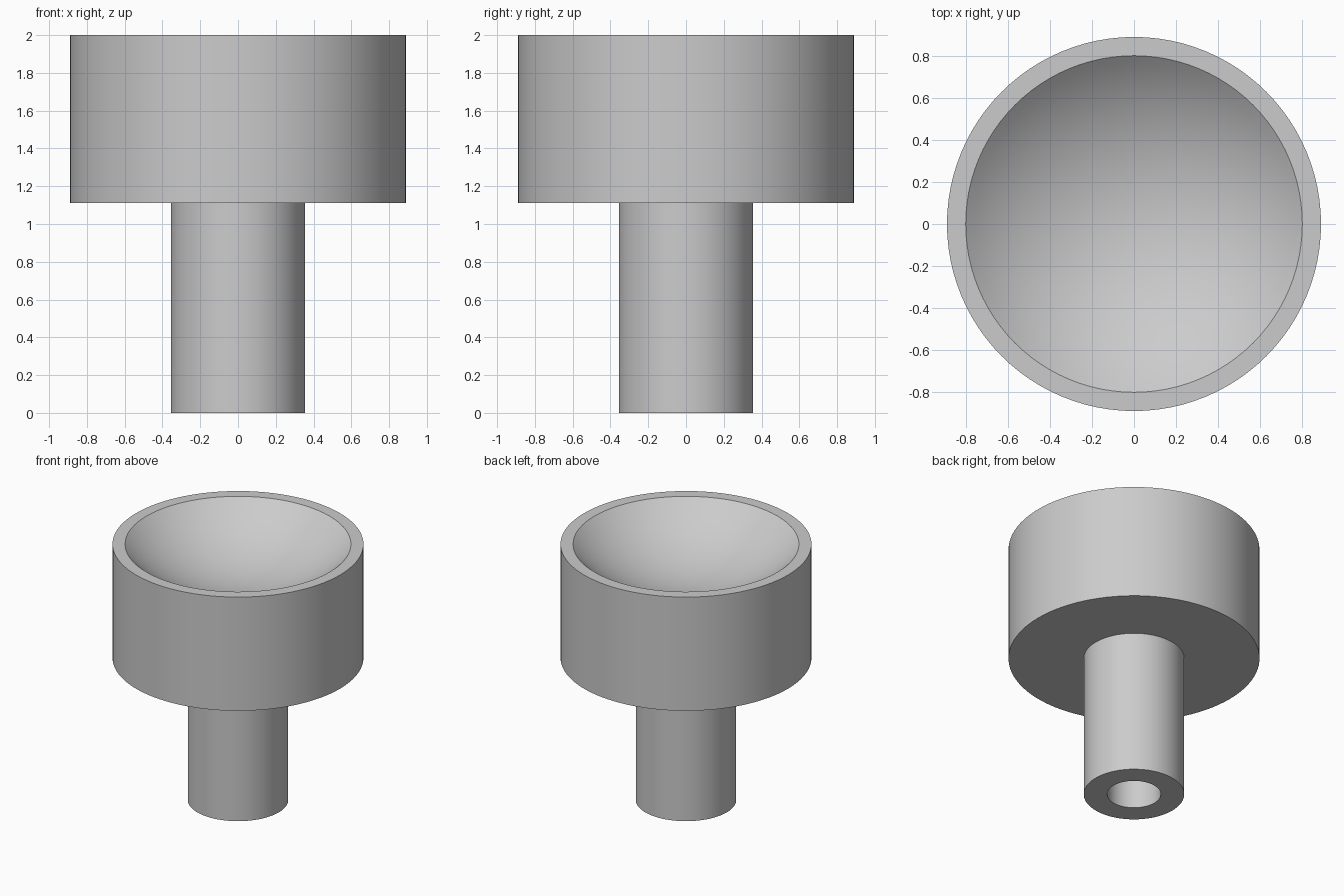
import bpy, bmesh, math

if "Cube" in bpy.data.objects:
    bpy.data.objects.remove(bpy.data.objects["Cube"])

SEG = 96

grey = bpy.data.materials.new("plain grey")
grey.diffuse_color = (0.6, 0.6, 0.6, 1)
grey.use_nodes = True
grey.node_tree.nodes["Principled BSDF"].inputs["Base Color"].default_value = grey.diffuse_color


def lathe(name, profile):
    """Spin a closed (radius, height) profile around the z axis."""
    bm = bmesh.new()
    verts = [bm.verts.new((r, 0, z)) for r, z in profile]
    edges = [bm.edges.new(pair) for pair in zip(verts, verts[1:])]
    bmesh.ops.spin(bm, geom=verts + edges, cent=(0, 0, 0), axis=(0, 0, 1),
                   angle=2 * math.pi, steps=SEG, use_duplicate=False)
    bmesh.ops.remove_doubles(bm, verts=bm.verts, dist=1e-5)
    bmesh.ops.recalc_face_normals(bm, faces=bm.faces)
    mesh = bpy.data.meshes.new(name)
    bm.to_mesh(mesh)
    bm.free()
    mesh.materials.append(grey)
    obj = bpy.data.objects.new(name, mesh)
    bpy.context.collection.objects.link(obj)
    bpy.context.view_layer.objects.active = obj
    obj.select_set(True)
    bpy.ops.object.shade_smooth_by_angle(angle=math.radians(30))
    obj.select_set(False)
    return obj


# Overall sizes
STEM_R, HOLE_R, HOLE_TOP = 0.356, 0.19, 0.89
HEAD_R, HEAD_Z, TOP = 0.889, 1.111, 2.0
DISH_R, DISH_DEPTH = 0.8, 0.31

# Spherical dish arc, from the rim to the centre
sphere_r = (DISH_R ** 2 + DISH_DEPTH ** 2) / (2 * DISH_DEPTH)
rim_angle = math.asin(DISH_R / sphere_r)
dish = []
for i in range(17):
    a = rim_angle * (1 - i / 16)
    dish.append((sphere_r * math.sin(a),
                 TOP - DISH_DEPTH + sphere_r * (1 - math.cos(a))))

# One solid: blind hole, stem, head, rim and dish
lathe("dished_knob", [(0, HOLE_TOP), (HOLE_R, HOLE_TOP), (HOLE_R, 0),
                      (STEM_R, 0), (STEM_R, HEAD_Z), (HEAD_R, HEAD_Z),
                      (HEAD_R, TOP)] + dish)
